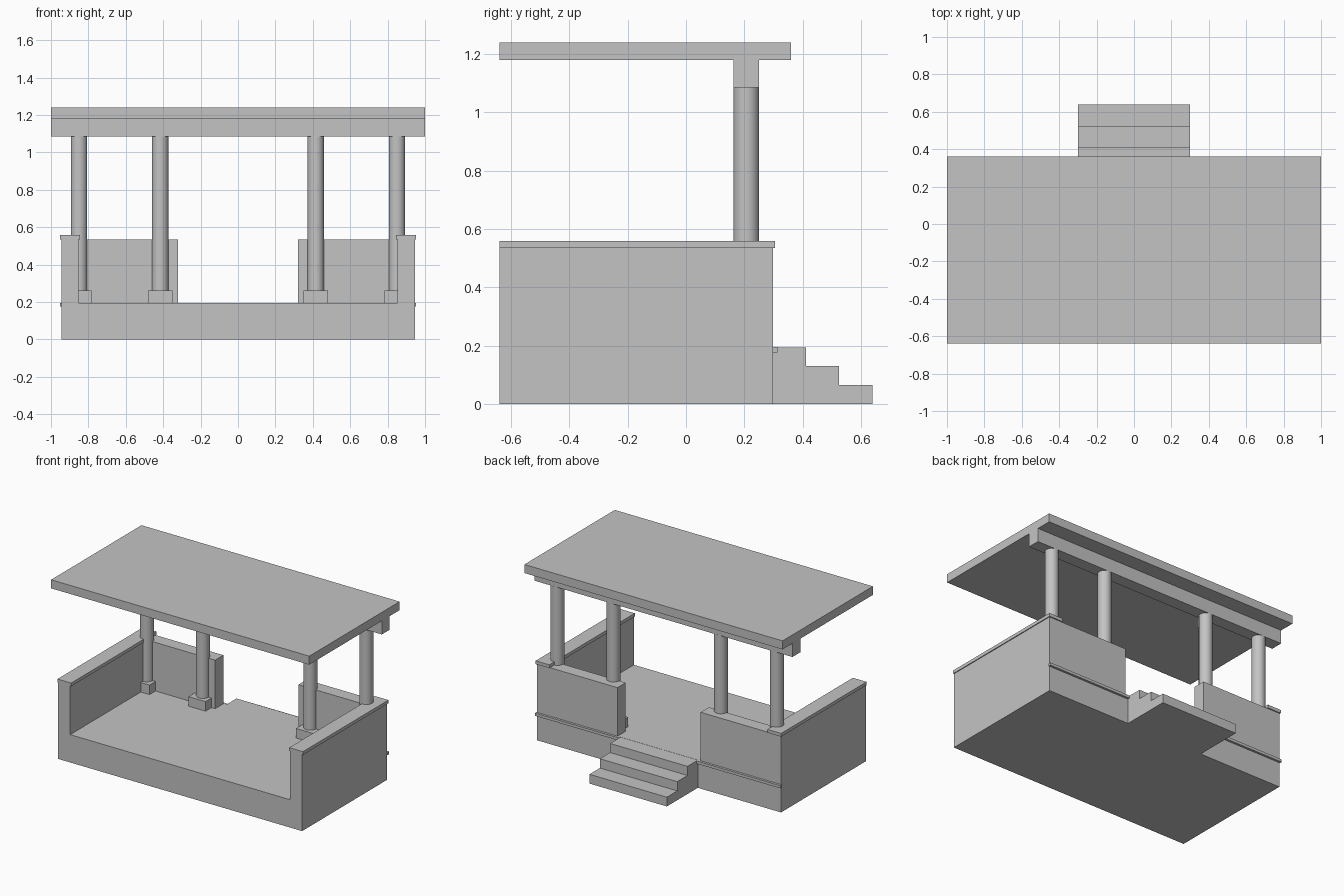
import bpy, bmesh

if "Cube" in bpy.data.objects:
    bpy.data.objects.remove(bpy.data.objects["Cube"])

# One neutral grey for the whole model
grey = bpy.data.materials.new("plain_grey")
grey.diffuse_color = (0.55, 0.55, 0.55, 1.0)
grey.use_nodes = True
grey.node_tree.nodes["Principled BSDF"].inputs["Base Color"].default_value = grey.diffuse_color


def finish(name, bm):
    bmesh.ops.recalc_face_normals(bm, faces=bm.faces)
    mesh = bpy.data.meshes.new(name)
    bm.to_mesh(mesh)
    bm.free()
    mesh.materials.append(grey)
    obj = bpy.data.objects.new(name, mesh)
    bpy.context.collection.objects.link(obj)
    return obj


def box(name, x, y, z):
    bm = bmesh.new()
    bmesh.ops.create_cube(bm, size=1)
    for v in bm.verts:
        v.co = [r[0] if c < 0 else r[1] for c, r in zip(v.co, (x, y, z))]
    return finish(name, bm)


def extrude_x(name, profile, x0, x1):
    bm = bmesh.new()
    face = bm.faces.new([bm.verts.new((x0, y, z)) for y, z in profile])
    ext = bmesh.ops.extrude_face_region(bm, geom=[face])["geom"]
    bmesh.ops.translate(bm, vec=(x1 - x0, 0, 0),
                        verts=[g for g in ext if isinstance(g, bmesh.types.BMVert)])
    return finish(name, bm)


def column(name, cx, cy, r, z0, z1):
    bm = bmesh.new()
    bmesh.ops.create_cone(bm, cap_ends=True, segments=32, radius1=r, radius2=r, depth=z1 - z0)
    bmesh.ops.translate(bm, vec=(cx, cy, (z0 + z1) / 2), verts=bm.verts)
    for f in bm.faces:
        f.smooth = len(f.verts) == 4
    for e in bm.edges:
        e.smooth = all(len(f.verts) == 4 for f in e.link_faces)
    return finish(name, bm)


FLOOR = 0.195

# Floor slab, roof slab and the beam under it
box("floor", (-0.945, 0.945), (-0.64, 0.298), (0, FLOOR))
box("roof", (-1, 1), (-0.64, 0.36), (1.18, 1.24))
box("beam", (-1, 1), (0.163, 0.25), (1.085, 1.18))

# Entrance steps
extrude_x("steps", [(0.298, 0), (0.64, 0), (0.64, 0.065), (0.525, 0.065), (0.525, 0.13),
                    (0.412, 0.13), (0.412, 0.194), (0.298, 0.194)], -0.30, 0.30)

for side, s in (("left", -1), ("right", 1)):
    def span(a, b):
        return tuple(sorted((s * a, s * b)))

    # Side wall with cap, entrance wall and its trim strip
    box(side + "_side_wall", span(0.852, 0.945), (-0.64, 0.298), (FLOOR, 0.535))
    box(side + "_wall_cap", span(0.845, 0.951), (-0.64, 0.306), (0.535, 0.558))
    box(side + "_entrance_wall", span(0.322, 0.852), (0.207, 0.298), (FLOOR, 0.535))
    box(side + "_trim", span(0.30, 0.951), (0.297, 0.314), (0.176, FLOOR))

    # Columns on square bases
    for label, cx in (("inner", 0.416), ("outer", 0.85)):
        box(f"{side}_{label}_base", span(cx - 0.066, cx + 0.066), (0.141, 0.273), (FLOOR, 0.262))
        column(f"{side}_{label}_column", s * cx, 0.207, 0.044, 0.262, 1.085)
